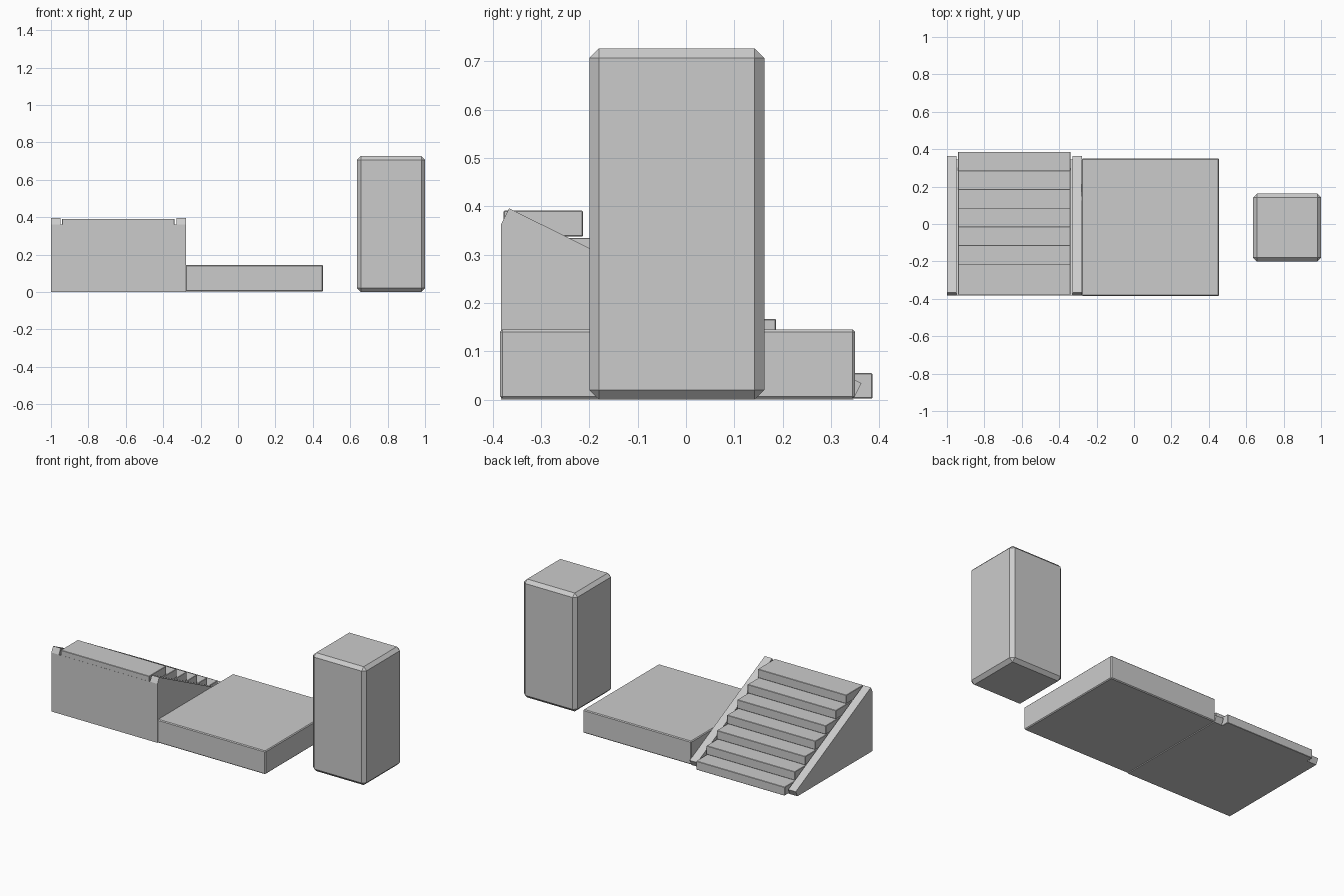
import bpy, bmesh

if "Cube" in bpy.data.objects:
    bpy.data.objects.remove(bpy.data.objects["Cube"])


def finish(bm, name, bevel):
    """Turn a bmesh into an object, with a single-segment edge bevel."""
    bmesh.ops.recalc_face_normals(bm, faces=bm.faces)
    if bevel:
        bmesh.ops.bevel(bm, geom=list(bm.edges), offset=bevel, segments=1,
                        affect='EDGES', profile=0.5)
    mesh = bpy.data.meshes.new(name)
    bm.to_mesh(mesh)
    bm.free()
    obj = bpy.data.objects.new(name, mesh)
    bpy.context.collection.objects.link(obj)
    return obj


def extrude_x(name, profile, x0, x1, bevel=0.0):
    """Extrude a (y, z) profile from x0 to x1."""
    bm = bmesh.new()
    face = bm.faces.new([bm.verts.new((x0, y, z)) for y, z in profile])
    ext = bmesh.ops.extrude_face_region(bm, geom=[face])
    moved = [v for v in ext["geom"] if isinstance(v, bmesh.types.BMVert)]
    bmesh.ops.translate(bm, verts=moved, vec=(x1 - x0, 0, 0))
    return finish(bm, name, bevel)


def box(name, x0, x1, y0, y1, z0, z1, bevel=0.0):
    profile = [(y0, z0), (y1, z0), (y1, z1), (y0, z1)]
    return extrude_x(name, profile, x0, x1, bevel)


# Free-standing chamfered pillar
box("pillar", 0.637, 1.0, -0.2, 0.162, 0.0, 0.727, 0.02)

# Low platform beside the stairs
box("platform", -0.28, 0.455, -0.385, 0.35, 0.002, 0.145, 0.005)

# Solid wedge carrying the stairs
back, toe, height = -0.383, 0.346, 0.362
extrude_x("stair_wedge", [(back, 0), (toe, 0), (back, height)], -1.0, -0.279)

# Raised rails lying along both edges of the slope
dy, dz = 0.017, 0.034
rail = [(back, height), (toe, 0), (toe + dy, dz), (back + dy, height + dz)]
for name, x0, x1 in (("left_rail", -1.0, -0.949), ("right_rail", -0.33, -0.279)):
    extrude_x(name, rail, x0, x1)

# Seven overlapping step blocks climbing towards the front
run, rise, depth = 0.0998, 0.056, 0.165
for i in range(7):
    nose = 0.386 - i * run
    base = 0.002 + i * rise
    box(f"step_{i + 1}", -0.94, -0.339, nose - depth, nose,
        base, base + 0.053, 0.002)
